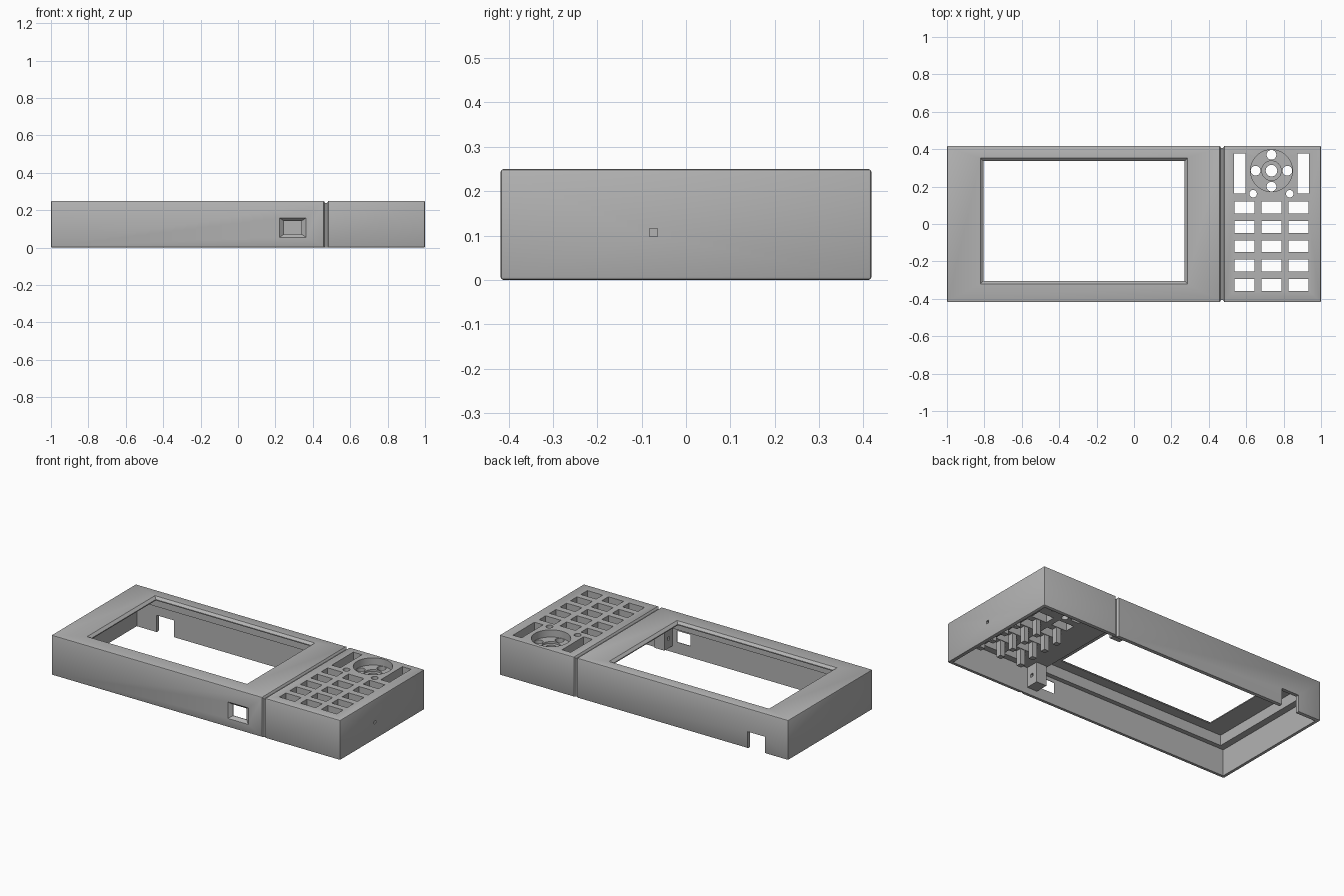
import bpy, bmesh, math

if "Cube" in bpy.data.objects:
    bpy.data.objects.remove(bpy.data.objects["Cube"])

grey = bpy.data.materials.new("case grey")
grey.diffuse_color = (0.45, 0.45, 0.45, 1)
grey.use_nodes = True
grey.node_tree.nodes["Principled BSDF"].inputs["Base Color"].default_value = grey.diffuse_color


def loft(name, loop_a, loop_b):
    """Closed solid between two matching loops of points."""
    bm = bmesh.new()
    a = [bm.verts.new(p) for p in loop_a]
    b = [bm.verts.new(p) for p in loop_b]
    n = len(a)
    bm.faces.new(a)
    bm.faces.new(b)
    for i in range(n):
        j = (i + 1) % n
        bm.faces.new((a[i], a[j], b[j], b[i]))
    bmesh.ops.recalc_face_normals(bm, faces=bm.faces)
    me = bpy.data.meshes.new(name)
    bm.to_mesh(me)
    bm.free()
    me.materials.append(grey)
    ob = bpy.data.objects.new(name, me)
    bpy.context.collection.objects.link(ob)
    return ob


def rect(x0, x1, y0, y1, z):
    return [(x0, y0, z), (x1, y0, z), (x1, y1, z), (x0, y1, z)]


def box(name, x0, x1, y0, y1, z0, z1):
    return loft(name, rect(x0, x1, y0, y1, z0), rect(x0, x1, y0, y1, z1))


def disc(name, x, y, r, z0, z1, n=48):
    ring = [(x + r * math.cos(2 * math.pi * i / n),
             y + r * math.sin(2 * math.pi * i / n)) for i in range(n)]
    return loft(name, [(*p, z0) for p in ring], [(*p, z1) for p in ring])


def apply_mod(ob, kind, **settings):
    mod = ob.modifiers.new(kind.lower(), kind)
    for key, value in settings.items():
        setattr(mod, key, value)
    bpy.context.view_layer.objects.active = ob
    bpy.ops.object.modifier_apply(modifier=mod.name)


def cut(ob, cutter):
    apply_mod(ob, 'BOOLEAN', object=cutter, operation='DIFFERENCE', solver='EXACT')
    bpy.data.objects.remove(cutter)


W, D, H, PLATE = 1.0, 0.418, 0.25, 0.165   # half width, half depth, height, plate underside
WALL = 0.022

# Outer case with softened edges, hollow and open below
case = box("case", -W, W, -D, D, 0, H)
apply_mod(case, 'BEVEL', width=0.007, segments=2)
cut(case, box("cavity", -W + WALL, W - WALL, -D + WALL, D - WALL, -0.1, PLATE))

# Display pocket and chamfered window
cut(case, box("pocket", -0.935, 0.36, -0.367, 0.385, 0.1, 0.23))
cut(case, box("window", -0.805, 0.27, -0.305, 0.337, 0.2, 0.3))
cut(case, loft("window_chamfer", rect(-0.805, 0.27, -0.305, 0.337, 0.236),
               rect(-0.826, 0.291, -0.324, 0.356, 0.254)))

# Groove between display and keypad, over the top and down both sides
GX, GD = 0.471, 0.012
for s in (-1, 1):
    def side(z):
        return [(GX - 0.014, s * (D + 0.002), z), (GX + 0.014, s * (D + 0.002), z),
                (GX + 0.005, s * (D - GD), z), (GX - 0.005, s * (D - GD), z)]
    cut(case, loft("side_groove", side(-0.1), side(0.3)))


def top_profile(y):
    return [(GX - 0.014, y, H + 0.002), (GX + 0.014, y, H + 0.002),
            (GX + 0.005, y, H - GD), (GX - 0.005, y, H - GD)]


cut(case, loft("top_groove", top_profile(-0.5), top_profile(0.5)))

# Keypad openings: three columns by five rows
COLS = (0.590, 0.735, 0.880)
ROWS = (0.088, -0.015, -0.119, -0.222, -0.325)
for x in COLS:
    for y in ROWS:
        cut(case, box("key_hole", x - 0.053, x + 0.053, y - 0.032, y + 0.032, 0.1, 0.3))

# Tall slots and small round holes either side of the dial
for s in (-1, 1):
    x = 0.735 + s * 0.17
    cut(case, box("slot", x - 0.03, x + 0.03, 0.163, 0.376, 0.1, 0.3))
    cut(case, disc("small_hole", 0.735 + s * 0.098, 0.162, 0.02, 0.1, 0.3, 32))

# Round dial recess with a centre step and five holes
DX, DY = 0.735, 0.285
cut(case, disc("dial_recess", DX, DY, 0.112, 0.205, 0.3, 64))
cut(case, disc("dial_step", DX, DY, 0.052, 0.193, 0.3))
cut(case, disc("dial_centre", DX, DY, 0.031, 0.1, 0.3))
for dx, dy in ((1, 0), (-1, 0), (0, 1), (0, -1)):
    cut(case, disc("dial_hole", DX + dx * 0.085, DY + dy * 0.085, 0.026, 0.1, 0.3, 32))


# Flared socket opening in the front wall
def socket(x0, x1, z0, z1, y):
    return [(x0, y, z0), (x1, y, z0), (x1, y, z1), (x0, y, z1)]


cut(case, loft("socket_flare", socket(0.220, 0.367, 0.053, 0.160, -D - 0.002),
               socket(0.245, 0.340, 0.071, 0.142, -D + 0.018)))
cut(case, box("socket_hole", 0.245, 0.340, -0.41, -0.35, 0.071, 0.142))

# Cable notch in the back wall and small square hole in the right wall
cut(case, box("cable_notch", -0.84, -0.72, 0.35, 0.5, -0.1, 0.105))
cut(case, box("side_hole", 0.9, 1.1, -0.082, -0.064, 0.098, 0.116))

# Drilled mounting blocks inside the front and back walls
for name, y0, y1 in (("front_block", -0.400, -0.315), ("back_block", 0.315, 0.400)):
    block = box(name, 0.37, 0.44, y0, y1, 0.04, PLATE + 0.003)
    ym = (y0 + y1) / 2
    cut(block, box("screw_hole", 0.3, 0.5, ym - 0.01, ym + 0.01, 0.09, 0.11))

# Support posts hanging between the key rows
for x in COLS:
    for upper, lower in zip(ROWS, ROWS[1:]):
        y = (upper + lower) / 2
        box("key_post", x - 0.016, x + 0.016, y - 0.016, y + 0.016, 0.07, PLATE + 0.003)

# Smooth only the curved walls
bpy.ops.object.select_all(action='DESELECT')
case.select_set(True)
bpy.context.view_layer.objects.active = case
bpy.ops.object.shade_smooth_by_angle(angle=math.radians(25))
